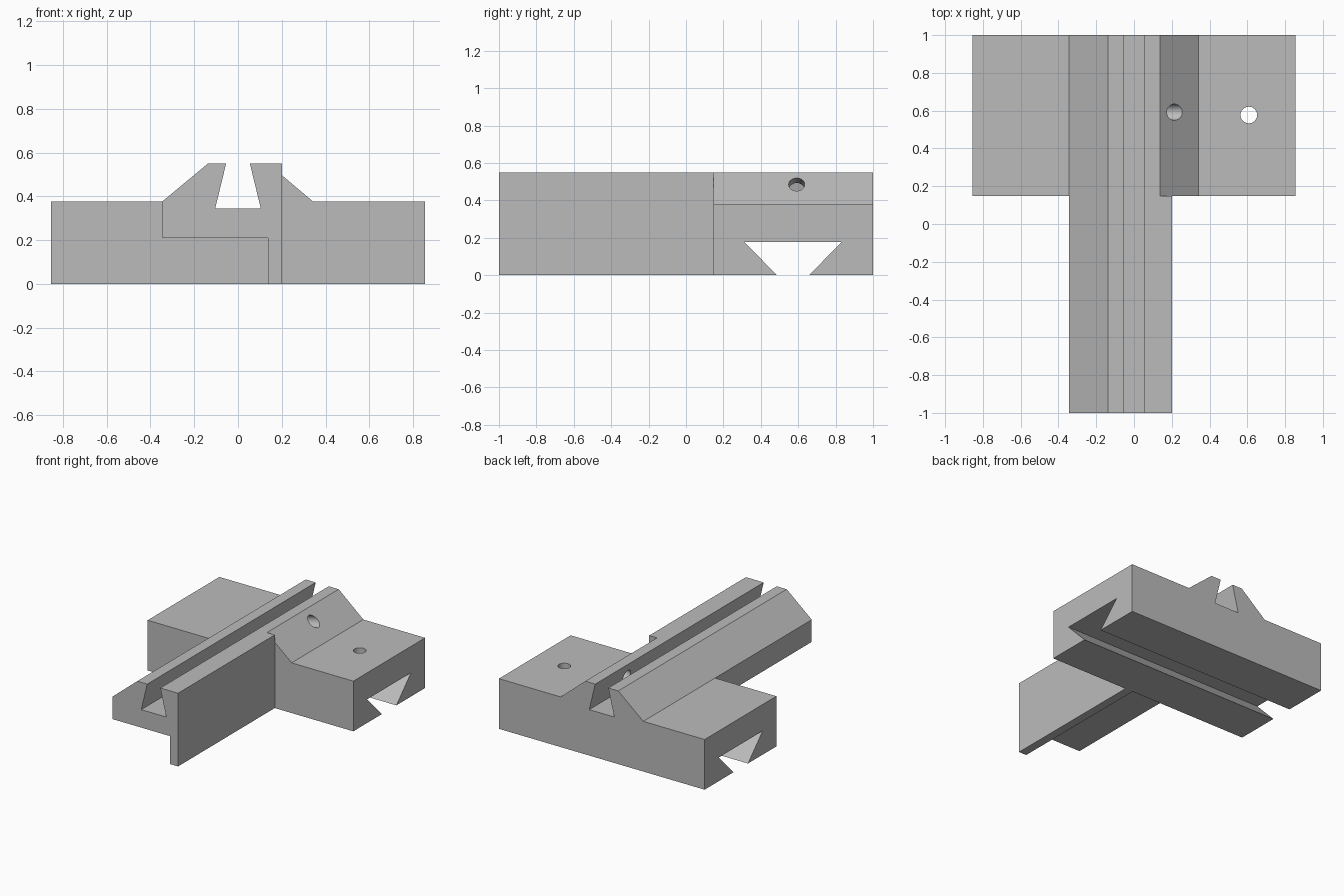
import bpy, bmesh
from math import atan2
from mathutils import Vector

if "Cube" in bpy.data.objects:
    bpy.data.objects.remove(bpy.data.objects["Cube"])

grey = bpy.data.materials.new("machined_grey")
grey.use_nodes = True
colour = (0.5, 0.5, 0.5, 1)
grey.diffuse_color = colour
grey.node_tree.nodes["Principled BSDF"].inputs["Base Color"].default_value = colour


def add_object(name, bm):
    bmesh.ops.recalc_face_normals(bm, faces=bm.faces)
    mesh = bpy.data.meshes.new(name)
    bm.to_mesh(mesh)
    bm.free()
    mesh.materials.append(grey)
    obj = bpy.data.objects.new(name, mesh)
    bpy.context.collection.objects.link(obj)
    return obj


def extrude(name, points, travel):
    """Close a 3D outline and sweep it straight along travel."""
    bm = bmesh.new()
    face = bm.faces.new([bm.verts.new(p) for p in points])
    swept = bmesh.ops.extrude_face_region(bm, geom=[face])["geom"]
    verts = [g for g in swept if isinstance(g, bmesh.types.BMVert)]
    bmesh.ops.translate(bm, verts=verts, vec=travel)
    return add_object(name, bm)


def along_y(name, profile, start, end):
    return extrude(name, [(x, start, z) for x, z in profile], (0, end - start, 0))


def drill(name, start, end, radius):
    """Round cutter running between two points."""
    start, end = Vector(start), Vector(end)
    axis = end - start
    bm = bmesh.new()
    bmesh.ops.create_cone(bm, cap_ends=True, segments=32, radius1=radius,
                          radius2=radius, depth=axis.length)
    obj = add_object(name, bm)
    obj.rotation_mode = 'QUATERNION'
    obj.rotation_quaternion = axis.to_track_quat('Z', 'Y')
    obj.location = (start + end) / 2
    return obj


def combine(target, other, operation):
    mod = target.modifiers.new(other.name, 'BOOLEAN')
    mod.operation = operation
    mod.solver = 'EXACT'
    mod.object = other
    other.hide_render = True
    other.hide_viewport = True


front, half, deck, top, step = 0.148, 0.855, 0.377, 0.55, 0.21

# Cross block with a sloped hump
body = along_y("slide_body", [(-half, 0), (half, 0), (half, deck), (0.342, deck),
               (0.137, top), (-0.137, top), (-0.345, deck), (-half, deck)], front, 1)

# Long rail with a thin hanging side wall
rail = along_y("rail", [(0.137, 0), (0.202, 0), (0.202, top), (-0.137, top),
               (-0.345, deck), (-0.345, step), (0.137, step)], -1, front)

# Upper dovetail channel along the rail
channel = along_y("channel_cutter", [(-0.104, 0.345), (0.104, 0.345),
                  (0.03, 0.65), (-0.03, 0.65)], -1.1, 1.1)

# Lower dovetail groove across the block
mid = 0.572
groove = extrude("groove_cutter", [(-1, mid + y, z) for y, z in
                 [(-0.26, 0.178), (0.26, 0.178), (0.038, -0.05), (-0.038, -0.05)]], (2, 0, 0))

# Bolt hole in the deck and screw hole square to the channel wall
deck_hole = drill("deck_hole_cutter", (0.608, mid + 0.005, 0.1), (0.608, mid + 0.005, 0.5), 0.044)
screw_hole = drill("screw_hole_cutter", (0.412, 0.592, 0.533), (0.02, 0.592, 0.437), 0.043)

combine(body, rail, 'UNION')
for cutter in (channel, groove, deck_hole, screw_hole):
    combine(body, cutter, 'DIFFERENCE')

# Bake the cuts, then remove the helpers
bpy.context.view_layer.update()
graph = bpy.context.evaluated_depsgraph_get()
body_mesh = bpy.data.meshes.new_from_object(body.evaluated_get(graph))
body.modifiers.clear()
body.data = body_mesh
for helper in (rail, channel, groove, deck_hole, screw_hole):
    bpy.data.objects.remove(helper)

# Smooth hole walls, crisp edges elsewhere
bpy.ops.object.select_all(action='DESELECT')
body.select_set(True)
bpy.context.view_layer.objects.active = body
bpy.ops.object.shade_smooth_by_angle(angle=0.4)
